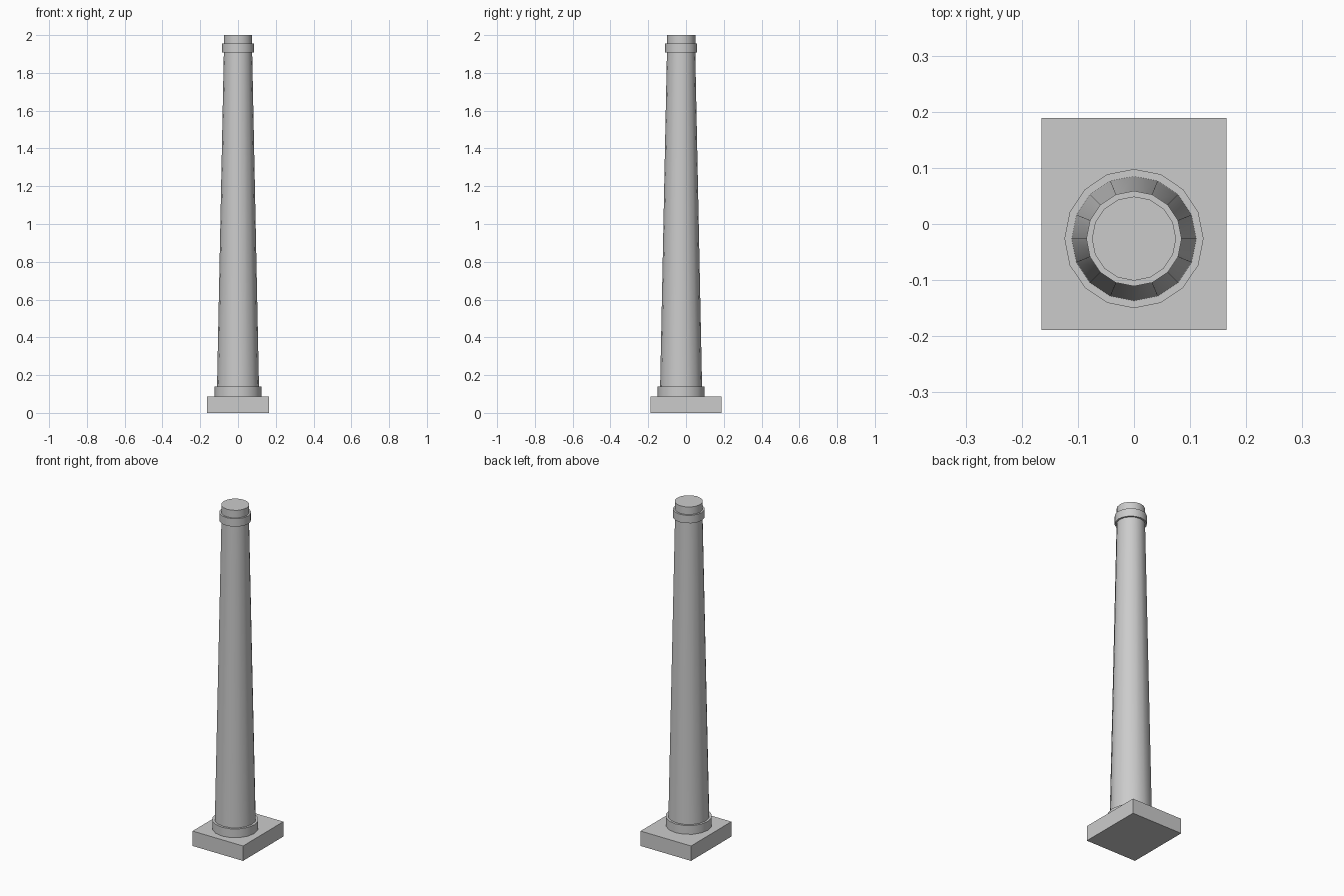
import bpy, bmesh, math

if "Cube" in bpy.data.objects:
    bpy.data.objects.remove(bpy.data.objects["Cube"])

CY = -0.026   # column axis sits slightly forward of the plinth centre
SIDES = 16


def turned(name, profile):
    """Closed solid of revolution from (radius, z) points."""
    bm = bmesh.new()
    rings = [[bm.verts.new((r * math.cos(2 * math.pi * i / SIDES),
                            r * math.sin(2 * math.pi * i / SIDES) + CY, z))
              for i in range(SIDES)] for r, z in profile]
    for a, b in zip(rings, rings[1:]):
        for i in range(SIDES):
            j = (i + 1) % SIDES
            bm.faces.new((a[i], a[j], b[j], b[i]))
    bm.faces.new(rings[0][::-1])
    bm.faces.new(rings[-1])
    mesh = bpy.data.meshes.new(name)
    bm.to_mesh(mesh)
    bm.free()
    obj = bpy.data.objects.new(name, mesh)
    bpy.context.collection.objects.link(obj)
    bpy.ops.object.select_all(action='DESELECT')
    obj.select_set(True)
    bpy.context.view_layer.objects.active = obj
    bpy.ops.object.shade_smooth_by_angle(angle=math.radians(35))


# Square-edged plinth
bpy.ops.mesh.primitive_cube_add(size=1, location=(0, 0, 0.044))
plinth = bpy.context.object
plinth.name = "plinth"
plinth.scale = (0.33, 0.377, 0.088)

# Column: base ring, tapered shaft, neck collar and top stub
turned("column", [
    (0.124, 0.088), (0.124, 0.14),
    (0.111, 0.14), (0.075, 1.908),
    (0.085, 1.908), (0.085, 1.955),
    (0.075, 1.955), (0.075, 2.0),
])
